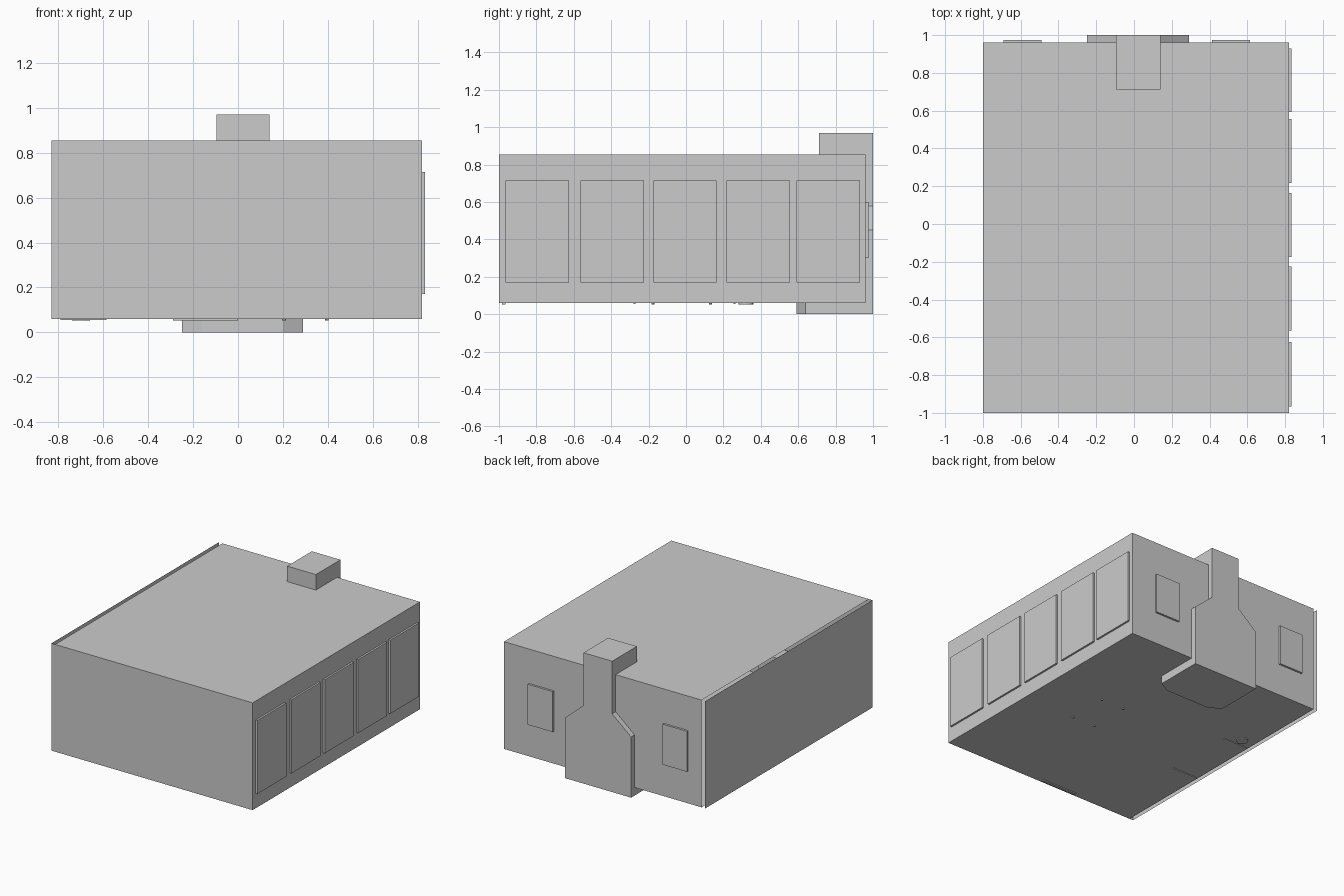
import bpy, bmesh

if "Cube" in bpy.data.objects:
    bpy.data.objects.remove(bpy.data.objects["Cube"])


def mesh_object(name, bm):
    me = bpy.data.meshes.new(name)
    bm.to_mesh(me)
    bm.free()
    ob = bpy.data.objects.new(name, me)
    bpy.context.collection.objects.link(ob)
    return ob


def panel(name, *corners):
    bm = bmesh.new()
    bm.faces.new([bm.verts.new(c) for c in corners])
    return mesh_object(name, bm)


def prism(name, points, offset):
    """Flat polygon pushed along an offset."""
    bm = bmesh.new()
    face = bm.faces.new([bm.verts.new(p) for p in points])
    ext = bmesh.ops.extrude_face_region(bm, geom=[face], use_keep_orig=True)
    verts = [v for v in ext["geom"] if isinstance(v, bmesh.types.BMVert)]
    bmesh.ops.translate(bm, verts=verts, vec=offset)
    bmesh.ops.recalc_face_normals(bm, faces=bm.faces)
    return mesh_object(name, bm)


def box(name, x0, x1, y0, y1, z0, z1):
    pts = [(x0, y0, z0), (x1, y0, z0), (x1, y1, z0), (x0, y1, z0)]
    return prism(name, pts, (0, 0, z1 - z0))


def cylinder(name, x, y, z0, z1, r0, r1, sides=16):
    bpy.ops.mesh.primitive_cone_add(vertices=sides, radius1=r0, radius2=r1,
                                    depth=z1 - z0, location=(x, y, (z0 + z1) / 2))
    bpy.context.object.name = name
    bpy.ops.object.shade_smooth_by_angle()


# Room shell: thin panels, left wall stands slightly clear of floor and ceiling
L, G, R = -0.83, -0.80, 0.82
F, B = -1.0, 0.96
Z0, Z1 = 0.06, 0.855
panel("floor", (G, F, Z0), (G, B, Z0), (R, B, Z0), (R, F, Z0))
panel("ceiling", (G, F, Z1), (R, F, Z1), (R, B, Z1), (G, B, Z1))
panel("front_wall", (L, F, Z0), (R, F, Z0), (R, F, Z1), (L, F, Z1))
panel("back_wall", (R, B, Z0), (G, B, Z0), (G, B, Z1), (R, B, Z1))
panel("right_wall", (R, F, Z0), (R, B, Z0), (R, B, Z1), (R, F, Z1))
panel("left_wall", (L, B, Z0), (L, F, Z0), (L, F, Z1), (L, B, Z1))

# Windows
for i, (y0, y1) in enumerate([(-0.965, -0.625), (-0.565, -0.225), (-0.175, 0.163),
                              (0.217, 0.555), (0.592, 0.93)]):
    box(f"side_window_{i}", R - 0.012, 0.834, y0, y1, 0.17, 0.715)
for i, (x0, x1) in enumerate([(-0.69, -0.49), (0.412, 0.615)]):
    box(f"back_window_{i}", x0, x1, B - 0.012, 0.975, 0.30, 0.60)

# Fireplace: shouldered outer face, stack through the ceiling, angled hearth
outline = [(-0.25, 0), (0.29, 0), (0.29, 0.45), (0.14, 0.58), (0.14, 0.97),
           (-0.095, 0.97), (-0.095, 0.58), (-0.25, 0.45)]
prism("chimney_breast", [(x, 1.0, z) for x, z in outline[:4] + outline[6:]], (0, -0.29, 0))
box("chimney_stack", -0.095, 0.14, 0.712, 1.0, 0.5, 0.97)
hearth = [(-0.25, 1), (-0.25, 0.64), (-0.16, 0.59), (0.2, 0.59), (0.29, 0.64), (0.29, 1)]
prism("hearth", [(x, y, 0) for x, y in hearth], (0, 0, 0.1))

# Low table, its feet just reach through the floor
box("table_top", 0.18, 0.42, -0.2, 0.16, 0.18, 0.2)
for x in (0.205, 0.395):
    for y in (-0.177, 0.13):
        cylinder("table_leg", x, y, 0.052, 0.18, 0.008, 0.008, 8)

# Sofa on the left side
box("sofa_seat", -0.79, -0.58, -0.28, 0.26, 0.07, 0.18)
box("sofa_back", -0.79, -0.73, -0.28, 0.26, 0.18, 0.32)
for y in (-0.28, 0.255):
    box("sofa_foot", -0.79, -0.585, y, y + 0.01, 0.055, 0.08)

# Floor lamp
cylinder("lamp_base", -0.70, 0.32, 0.053, 0.07, 0.04, 0.04)
cylinder("lamp_pole", -0.70, 0.32, 0.07, 0.5, 0.008, 0.008, 8)
cylinder("lamp_shade", -0.70, 0.32, 0.45, 0.56, 0.07, 0.045)

# Cabinet against the front wall
box("cabinet", -0.29, 0.0, -0.985, -0.85, 0.07, 0.3)
box("cabinet_plinth", -0.29, 0.0, -0.985, -0.965, 0.053, 0.07)
